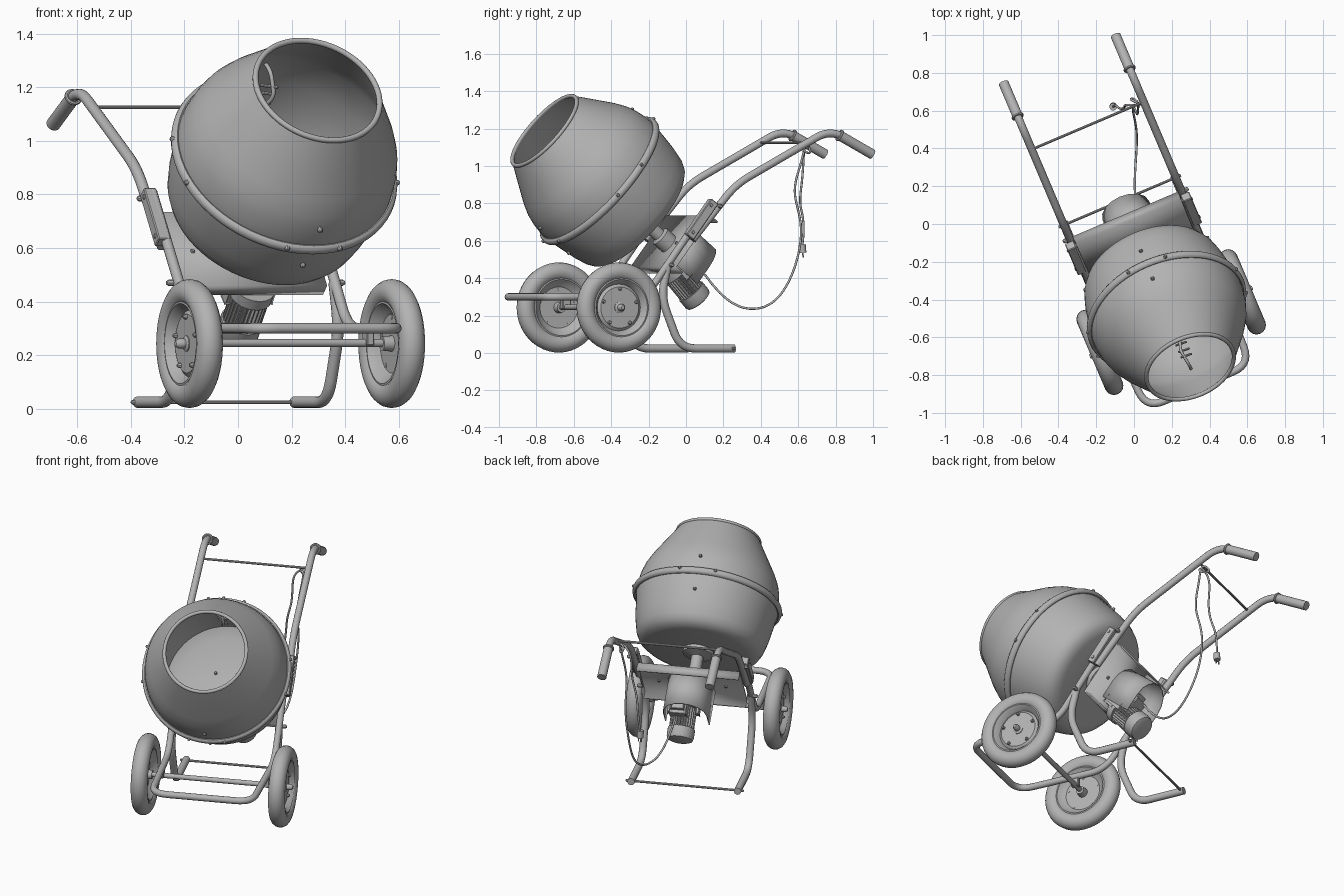
import bpy, bmesh, math
from mathutils import Vector, Matrix

if "Cube" in bpy.data.objects:
    bpy.data.objects.remove(bpy.data.objects["Cube"])

TURN = Matrix.Rotation(math.radians(23), 4, 'Z')   # whole machine stands turned
X0 = -0.022                                        # machine centre line
grey = bpy.data.materials.new("painted_grey")
grey.diffuse_color = (0.45, 0.45, 0.45, 1)
grey.use_nodes = True
grey.node_tree.nodes["Principled BSDF"].inputs["Base Color"].default_value = grey.diffuse_color


def P(x, y, z):
    return Vector((X0 + x, y, z))


def finish(name, bm, angle=35, turn=True):
    bmesh.ops.recalc_face_normals(bm, faces=bm.faces)
    if turn:
        bm.transform(TURN)
    me = bpy.data.meshes.new(name)
    bm.to_mesh(me)
    bm.free()
    me.materials.append(grey)
    ob = bpy.data.objects.new(name, me)
    bpy.context.collection.objects.link(ob)
    bpy.ops.object.select_all(action='DESELECT')
    ob.select_set(True)
    bpy.context.view_layer.objects.active = ob
    bpy.ops.object.shade_smooth_by_angle(angle=math.radians(angle))
    return ob


def lathe(name, profile, origin, axis, seg=32, closed=False):
    """Turn (radius, height) points around an axis."""
    bm = bmesh.new()
    vs = [bm.verts.new((r, 0, t)) for r, t in profile]
    es = [bm.edges.new(p) for p in zip(vs, vs[1:])]
    if closed:
        es.append(bm.edges.new((vs[-1], vs[0])))
    bmesh.ops.spin(bm, geom=vs + es, cent=(0, 0, 0), axis=(0, 0, 1),
                   angle=math.tau, steps=seg, use_merge=True)
    bmesh.ops.remove_doubles(bm, verts=bm.verts, dist=1e-5)
    q = Vector(axis).to_track_quat('Z', 'Y').to_matrix().to_4x4()
    bm.transform(Matrix.Translation(origin) @ q)
    return finish(name, bm)


def rod(name, a, b, r, seg=16):
    d = b - a
    return lathe(name, [(0, 0), (r, 0), (r, d.length), (0, d.length)], a, d, seg)


def bolt(name, p, axis, r=0.009, h=0.012):
    lathe(name, [(0, -h), (r, -h), (r, h * .5), (r * .6, h), (0, h)], p, axis, 8)


def rounded(pts, rad):
    """Replace the inner corners of a path with arcs."""
    out = [pts[0]]
    for a, b, c in zip(pts, pts[1:], pts[2:]):
        k = min(rad, (a - b).length * .48, (c - b).length * .48)
        p, q = b + (a - b).normalized() * k, b + (c - b).normalized() * k
        for i in range(8):
            t = i / 7
            out.append(p * (1 - t) ** 2 + b * 2 * t * (1 - t) + q * t * t)
    return out + [pts[-1]]


def tube(name, pts, r, rad=0.1, turn=True, spline='POLY'):
    cu = bpy.data.curves.new(name, 'CURVE')
    cu.dimensions, cu.bevel_depth, cu.bevel_resolution = '3D', r, 4
    cu.use_fill_caps = True
    path = rounded(pts, rad) if spline == 'POLY' else pts
    sp = cu.splines.new(spline)
    sp.points.add(len(path) - 1)
    for q, p in zip(sp.points, path):
        q.co = (*p, 1)
    if spline == 'NURBS':
        sp.use_endpoint_u, sp.order_u, sp.resolution_u = True, 4, 6
    ob = bpy.data.objects.new(name, cu)
    bpy.context.collection.objects.link(ob)
    me = bpy.data.meshes.new_from_object(ob.evaluated_get(bpy.context.evaluated_depsgraph_get()))
    bpy.data.objects.remove(ob)
    bm = bmesh.new()
    bm.from_mesh(me)
    finish(name, bm, 50, turn)


def box(name, centre, size, frame=Matrix()):
    bm = bmesh.new()
    bmesh.ops.create_cube(bm, size=1)
    bm.transform(Matrix.Translation(centre) @ frame @ Matrix.Diagonal((*size, 1)))
    bmesh.ops.bevel(bm, geom=bm.edges[:], offset=0.004, segments=1, affect='EDGES')
    return finish(name, bm)


def sheet(name, rows, thick=0.006):
    """Sheet metal between two matching edge lines."""
    bm = bmesh.new()
    a, b = [[bm.verts.new(p) for p in row] for row in rows]
    for i in range(len(a) - 1):
        bm.faces.new((a[i], a[i + 1], b[i + 1], b[i]))
    ob = finish(name, bm, 20)
    m = ob.modifiers.new("thickness", 'SOLIDIFY')
    m.thickness, m.offset = thick, 0


# ---- drum: axis leans 40 degrees up towards the front
E = math.radians(40)
AX = Vector((0, -math.cos(E), math.sin(E)))
UP = Vector((0, math.sin(E), math.cos(E)))
SIDE = Vector((1, 0, 0))
C = P(0, -0.493, 0.92)


def D(deg, r, t):
    a = math.radians(deg)
    return C + AX * t + (SIDE * math.cos(a) + UP * math.sin(a)) * r


outer = [(0, -.32), (.29, -.318), (.33, -.308), (.36, -.285), (.378, -.25), (.395, -.18), (.422, 0),
         (.418, .05), (.41, .1), (.396, .15), (.365, .215), (.247, .415)]
inner = [(.237, .41), (.355, .21), (.384, .15), (.408, 0), (.382, -.18), (.345, -.275), (.28, -.305), (0, -.306)]
lathe("drum", outer + inner, C, AX, 64)


def ring(name, R, r, p, axis, seg=64, sy=1.0, n=12):
    lathe(name, [(R + r * math.cos(i * math.tau / n), r * sy * math.sin(i * math.tau / n))
                 for i in range(n)], p, axis, seg, True)


ring("drum_mouth_lip", .243, .011, C + AX * .417, AX)
ring("drum_joint_band", .425, .017, C, AX, 64, 1.25)
for q in range(0, 360, 90):
    for s in (-14, 14):
        bolt("band_bolt", D(q + s, .437, .008), D(q + s, 1, 0) - C, .01, .012)
# mixing paddles with their outer bolts
for q in (90, 270):
    for t, r in ((.1, .412), (-.11, .407)):
        bolt("paddle_bolt", D(q, r, t), D(q, 1, 0) - C, .01, .012)
    tube("mixing_paddle", [D(q, .4, .1), D(q, .34, .12), D(q - 3, .27, .06), D(q + 3, .28, -.04), D(q, .4, -.11)], .008, .03)
    for t in (.09, .05, 0):
        rod("paddle_prong", D(q - 5, .29, t), D(q + 6, .32, t - .02), .006, 8)
for i in range(4):
    bolt("drum_floor_bolt", D(45 + i * 90, .09, -.304), AX)
# drum bearing
lathe("drum_bearing", [(0, -.53), (.055, -.53), (.055, -.46), (.036, -.45), (.036, -.36), (.09, -.345), (.09, -.315), (0, -.315)], C, AX, 24)

# ---- frame: one bent tube around the front, rising at both sides
rail = [P(.32, .018, .81), P(.315, -.36, .3), P(.3, -.925, .3)]
tube("main_frame", rail + [Vector((2 * X0 - p.x, p.y, p.z)) for p in reversed(rail)], .02, .1)
rod("wheel_axle", P(-.43, -.555, .245), P(.43, -.555, .245), .015)

for s in (-1, 1):
    # handle, grip, clamp
    tube("handle_tube", [P(s * .322, -.09, .605), P(s * .322, .16, .9), P(s * .322, .71, 1.195), P(s * .322, .93, 1.08)], .021, .09)
    g0, g1 = P(s * .322, .765, 1.163), P(s * .322, .955, 1.062)
    rod("handle_grip", g0, g1, .027, 24)
    ring("grip_collar", .026, .008, g0, g1 - g0, 24, n=8)
    tilt = Matrix.Rotation(math.radians(53), 4, 'X')
    box("handle_clamp", P(s * .332, -.045, .715), (.05, .24, .05), tilt)
    for y, z in ((-.1, .645), (.005, .79), (.06, .785), (-.22, .47)):
        bolt("frame_bolt", P(s * .345, y, z), (s, 0, 0), .012, .016)
    # rear leg
    tube("rear_leg", [P(s * .315, -.23, .47), P(s * .318, -.27, .3), P(s * .318, -.16, .024), P(s * .318, .155, .024)], .022, .09)
    bolt("leg_bolt", P(s * .34, .14, .024), (s, 0, 0))
    box("axle_bracket", P(s * .315, -.555, .265), (.03, .05, .06))
    # wheel
    w, ax = P(s * .41, -.555, .243), (s, 0, 0)
    ring("tyre", .191, .05, w, ax, 48, n=16)
    lathe("wheel_disc", [(0, .012), (.11, .012), (.125, .0), (.135, .02), (.15, .038), (.158, .036), (.158, -.036),
                         (.15, -.038), (.135, -.02), (.125, -.012), (.11, 0), (0, 0)], w, ax, 40)
    lathe("wheel_hub", [(0, -.04), (.026, -.04), (.03, 0), (.03, .016), (.018, .022), (.018, .045), (.01, .058), (0, .058)], w, ax, 20)
    for i in range(5):
        a = i * math.tau / 5 + .3
        bolt("wheel_bolt", w + Vector((s * .012, .1 * math.cos(a), .1 * math.sin(a))), ax, .01, .014)

rod("handle_cross_rod", P(-.33, .575, 1.125), P(.33, .575, 1.125), .007, 10)
rod("leg_cross_rod", P(-.335, .14, .024), P(.335, .14, .024), .007, 10)

# ---- sloping mounting plate with folded edges
fold = -AX * .05
low, high = Vector((0, -.18, .46)), Vector((0, .025, .73))
section = [low + fold, low, high, high + fold]
sheet("mounting_plate", [[p + P(s * .305, 0, 0) for p in section] for s in (-1, 1)], .01)
for x in (-.2, -.1, .1, .2):
    bolt("plate_bolt", P(x, -.085, .585), AX)

# ---- arched rain hood over the motor
slope = (low - high).normalized()
top = P(.01, .0, .695)
arch = [(-.13, .24)] + [(-.13 * math.cos(i * math.pi / 8), .13 - .13 * math.sin(i * math.pi / 8)) for i in range(9)] + [(.13, .24)]
sheet("motor_hood", [[top + SIDE * x + slope * w - AX * k for x, w in arch] for k in (0, .21)])

# ---- finned motor
m0 = P(.045, -.095, .455)
MD = Vector((0, .67, -.74)).normalized()
MF = MD.to_track_quat('Z', 'Y').to_matrix().to_4x4()
bm = bmesh.new()
n = 28
star = [bm.verts.new(((.074 if i % 4 < 2 else .062) * math.cos(i * math.tau / (n * 4)),
                      (.074 if i % 4 < 2 else .062) * math.sin(i * math.tau / (n * 4)), 0)) for i in range(n * 4)]
f = bm.faces.new(star)
new = bmesh.ops.extrude_face_region(bm, geom=[f])['geom']
bmesh.ops.translate(bm, verts=[v for v in new if isinstance(v, bmesh.types.BMVert)], vec=(0, 0, .14))
bm.transform(Matrix.Translation(m0 + MD * .04) @ MF)
finish("motor_body", bm, 20)
lathe("motor_front_flange", [(0, 0), (.082, 0), (.082, .045), (0, .045)], m0, MD, 24)
lathe("motor_fan_cover", [(0, .17), (.08, .17), (.08, .22), (.074, .236), (.06, .242), (0, .242)], m0, MD, 32)
box("motor_gearbox", P(.04, -.07, .5), (.17, .13, .07), MF)
box("switch_box", P(.06, .01, .465), (.1, .07, .1), MF)
box("switch_lid", P(.06, .035, .49), (.075, .05, .06), MF)
for s in (-1, 1):
    box("motor_bracket", P(.045 + s * .085, -.07, .45), (.02, .04, .12), MF)

# ---- power cable hung on the cross rod, with plug
V = Vector
tube("power_cable", [V(p) for p in ((.01, .1, .42), (0, .2, .28), (.01, .34, .21), (.02, .5, .27), (-.01, .6, .48),
     (.0, .63, .7), (.02, .56, .86), (.02, .62, 1.02), (.03, .64, 1.13), (-.03, .66, 1.1), (0, .67, 1.06), (.04, .62, 1.08),
     (.01, .63, 1.12), (-.06, .63, 1.05), (-.04, .62, .9), (-.08, .6, .78), (-.1, .64, .7), (-.11, .62, .56))],
     .006, turn=False, spline='NURBS')
back = TURN.inverted()
rod("plug_body", back @ V((-.11, .62, .58)), back @ V((-.11, .624, .535)), .02, 12)
for s in (-1, 1):
    rod("plug_pin", back @ V((-.11 + s * .01, .624, .535)), back @ V((-.11 + s * .01, .627, .51)), .004, 8)
